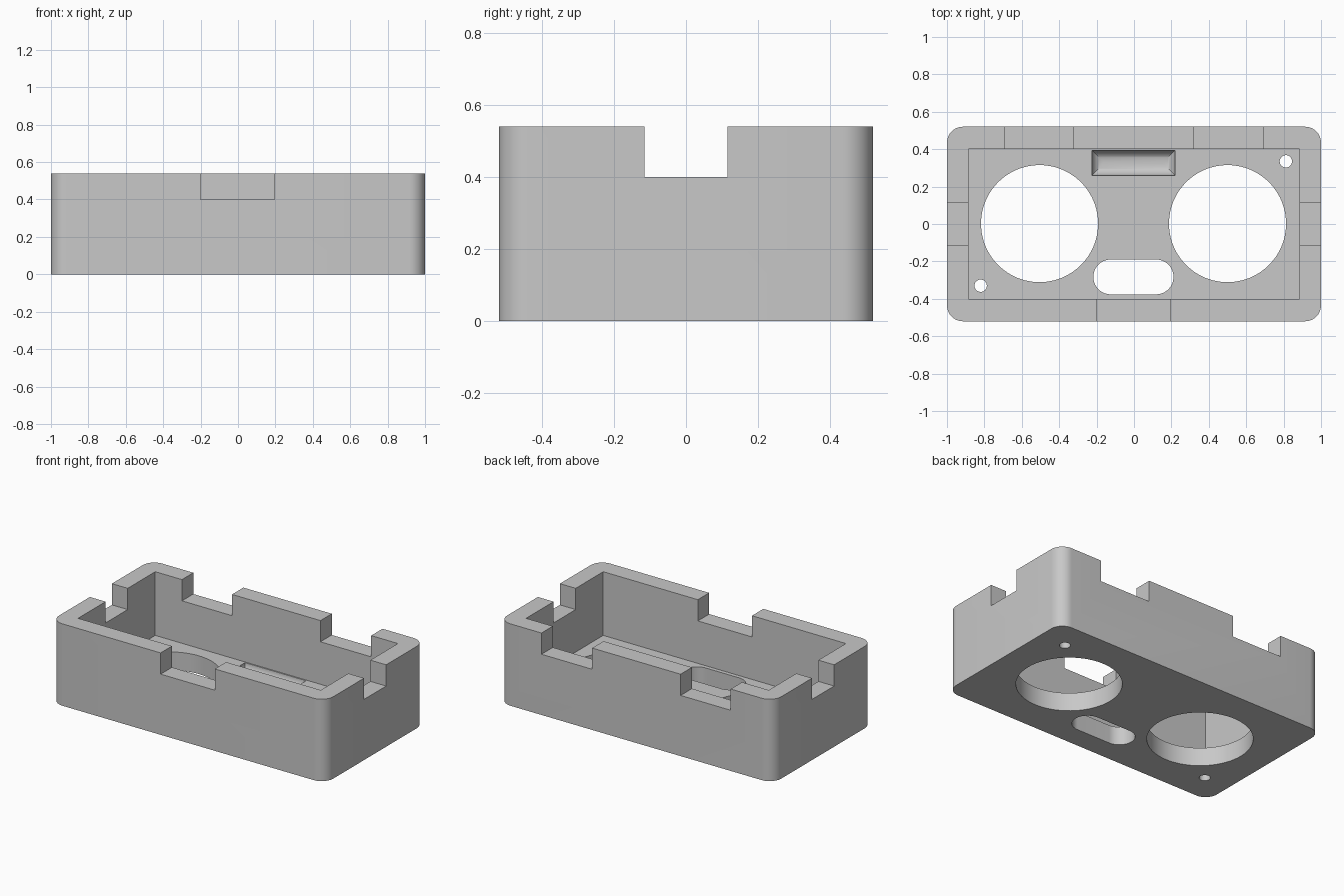
import bpy
import bmesh
from math import radians, sin, cos, pi

cube = bpy.data.objects.get("Cube")
if cube:
    bpy.data.objects.remove(cube, do_unlink=True)

grey = bpy.data.materials.new("light grey plastic")
grey.use_nodes = True
colour = (0.58, 0.58, 0.58, 1)
grey.diffuse_color = colour
grey.node_tree.nodes["Principled BSDF"].inputs["Base Color"].default_value = colour


def rounded_outline(x0, x1, y0, y1, r=0, steps=12):
    """Counter-clockwise rectangle outline with corner radius r."""
    if r == 0:
        return [(x0, y0), (x1, y0), (x1, y1), (x0, y1)]
    centres = [(x1 - r, y1 - r), (x0 + r, y1 - r), (x0 + r, y0 + r), (x1 - r, y0 + r)]
    points = []
    for i, (cx, cy) in enumerate(centres):
        for s in range(steps + 1):
            a = (i + s / steps) * pi / 2
            points.append((cx + r * cos(a), cy + r * sin(a)))
    return points


def loft(name, layers):
    """Solid through a stack of (outline, height) layers, bottom to top."""
    bm = bmesh.new()
    rings = [[bm.verts.new((x, y, z)) for x, y in outline] for outline, z in layers]
    bm.faces.new(rings[0][::-1])
    bm.faces.new(rings[-1])
    n = len(rings[0])
    for low, high in zip(rings, rings[1:]):
        for i in range(n):
            j = (i + 1) % n
            bm.faces.new((low[i], low[j], high[j], high[i]))
    bmesh.ops.remove_doubles(bm, verts=bm.verts, dist=1e-5)
    bmesh.ops.recalc_face_normals(bm, faces=bm.faces)
    mesh = bpy.data.meshes.new(name)
    bm.to_mesh(mesh)
    bm.free()
    mesh.materials.append(grey)
    obj = bpy.data.objects.new(name, mesh)
    bpy.context.collection.objects.link(obj)
    return obj


def prism(name, outline, z0, z1):
    return loft(name, [(outline, z0), (outline, z1)])


def circle(cx, cy, r, n=96):
    return [(cx + r * cos(2 * pi * i / n), cy + r * sin(2 * pi * i / n)) for i in range(n)]


HEIGHT, FLOOR, NOTCH = 0.54, 0.12, 0.40
ABOVE, BELOW = 0.7, -0.1

# Outer shell with rounded upright corners
box = prism("open_box", rounded_outline(-1, 1, -0.52, 0.52, 0.085), 0, HEIGHT)

# Main cavity
cutters = [prism("cavity_cutter", rounded_outline(-0.885, 0.885, -0.402, 0.402), FLOOR, ABOVE)]

# Rim notches: one in front, two at the back, one on each end
notches = [(-0.2, 0.195, -0.6, -0.35), (-0.69, -0.325, 0.35, 0.6), (0.32, 0.69, 0.35, 0.6),
           (-1.1, -0.8, -0.115, 0.115), (0.8, 1.1, -0.115, 0.115)]
for n in notches:
    cutters.append(prism("notch_cutter", rounded_outline(*n), NOTCH, ABOVE))

# Two large round openings and two small screw holes
for x, y, r in [(-0.505, 0.002, 0.313), (0.5, 0.002, 0.313),
                (0.812, 0.335, 0.033), (-0.82, -0.33, 0.033)]:
    cutters.append(prism("round_hole_cutter", circle(x, y, r), BELOW, 0.3))

# Slot with round ends
cutters.append(prism("slot_cutter", rounded_outline(-0.217, 0.211, -0.376, -0.19, 0.0925, 24),
                     BELOW, 0.3))

# Blind pocket in the floor with curved sides
R = 0.062
layers = []
for s in range(13):
    a = s / 12 * pi / 2
    inset = R * (1 - sin(a))
    outline = rounded_outline(-0.225 + inset, 0.22 - inset, 0.26 + inset, 0.394 - inset)
    layers.append((outline, FLOOR - R * cos(a)))
layers.append((rounded_outline(-0.225, 0.22, 0.26, 0.394), 0.3))
cutters.append(loft("pocket_cutter", layers))

# Cut everything out of the shell
bpy.context.view_layer.objects.active = box
for cutter in cutters:
    cutter.hide_render = True
    mod = box.modifiers.new("cut", 'BOOLEAN')
    mod.operation = 'DIFFERENCE'
    mod.solver = 'EXACT'
    mod.object = cutter
    bpy.ops.object.modifier_apply(modifier=mod.name)
    bpy.data.objects.remove(cutter, do_unlink=True)

# Smooth the curved walls, keep edges crisp
bpy.ops.object.select_all(action='DESELECT')
box.select_set(True)
bpy.ops.object.shade_smooth_by_angle(angle=radians(30))
